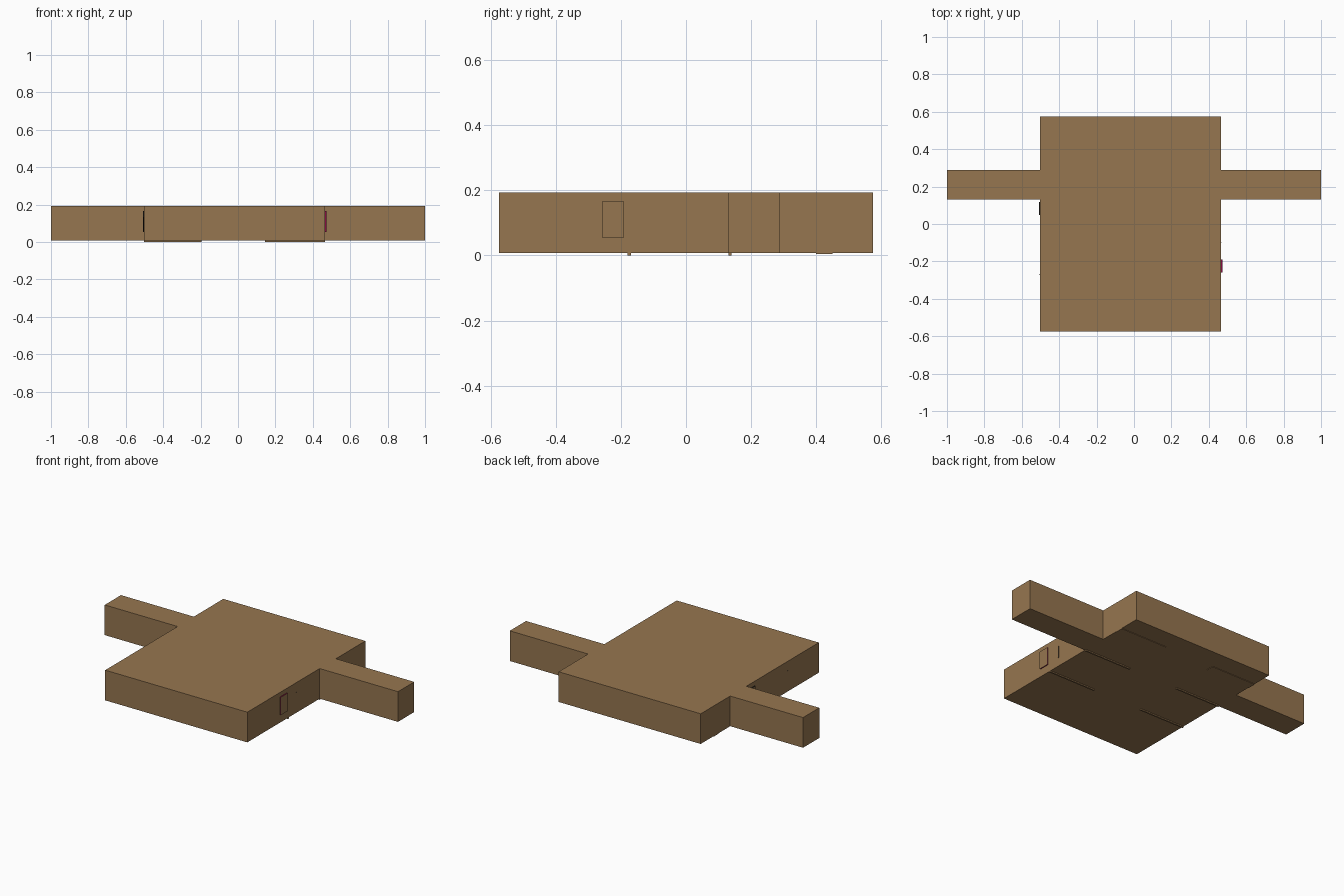
import bpy, bmesh

if "Cube" in bpy.data.objects:
    bpy.data.objects.remove(bpy.data.objects["Cube"])

def material(name, rgb):
    m = bpy.data.materials.new(name)
    m.diffuse_color = (*rgb, 1)
    m.use_nodes = True
    m.node_tree.nodes["Principled BSDF"].inputs["Base Color"].default_value = m.diffuse_color
    return m

WOOD = material("wood brown", (0.305, 0.181, 0.08))
MAGENTA = material("dark magenta", (0.25, 0.003, 0.055))
BLACK = material("near black", (0.012, 0.011, 0.01))

def finish(name, bm, mats):
    bmesh.ops.recalc_face_normals(bm, faces=bm.faces)
    me = bpy.data.meshes.new(name)
    bm.to_mesh(me)
    bm.free()
    for m in mats:
        me.materials.append(m)
    ob = bpy.data.objects.new(name, me)
    bpy.context.collection.objects.link(ob)
    return ob

def add_box(bm, x0, x1, y0, y1, z0, z1):
    vs = bmesh.ops.create_cube(bm, size=1)["verts"]
    for v in vs:
        v.co = ((x0 + x1) / 2 + v.co.x * (x1 - x0),
                (y0 + y1) / 2 + v.co.y * (y1 - y0),
                (z0 + z1) / 2 + v.co.z * (z1 - z0))

LEFT, RIGHT = -0.503, 0.466
BOTTOM, TOP = 0.007, 0.193

# main slab with both side arms, extruded from one outline
outline = [(LEFT, -0.575), (RIGHT, -0.575), (RIGHT, 0.13), (1, 0.13),
           (1, 0.288), (RIGHT, 0.288), (RIGHT, 0.575), (LEFT, 0.575),
           (LEFT, 0.288), (-1, 0.288), (-1, 0.13), (LEFT, 0.13)]
bm = bmesh.new()
base = bm.faces.new([bm.verts.new((x, y, BOTTOM)) for x, y in outline])
ext = bmesh.ops.extrude_face_region(bm, geom=[base], use_keep_orig=True)["geom"]
for v in ext:
    if isinstance(v, bmesh.types.BMVert):
        v.co.z = TOP
finish("body_with_arms", bm, [WOOD])

# narrow rails and outlined pads under the slab
for side, x0, x1 in (("left", LEFT, -0.195), ("right", 0.145, RIGHT)):
    for i, y in enumerate((-0.174, 0.135)):
        bm = bmesh.new()
        add_box(bm, x0, x1, y - 0.005, y + 0.005, 0, BOTTOM + 0.002)
        finish(f"{side}_rail_{i + 1}", bm, [WOOD])
    bm = bmesh.new()
    add_box(bm, x0, x1, 0.40, 0.45, 0.004, BOTTOM + 0.002)
    finish(f"{side}_under_pad", bm, [WOOD])

# shallow side plates: coloured rims, brown outer faces
def side_plate(name, x0, x1, y0, y1, z0, z1, rim):
    bm = bmesh.new()
    add_box(bm, x0, x1, y0, y1, z0, z1)
    bm.normal_update()
    for f in bm.faces:
        f.material_index = 0 if abs(f.normal.x) > 0.5 else 1
    finish(name, bm, [WOOD, rim])

side_plate("right_plate", RIGHT - 0.002, RIGHT + 0.006, -0.258, -0.19, 0.055, 0.165, MAGENTA)
side_plate("left_plate", LEFT - 0.006, LEFT + 0.002, 0.048, 0.118, 0.055, 0.165, BLACK)
side_plate("right_slot", RIGHT - 0.002, RIGHT + 0.002, -0.102, -0.098, 0.06, 0.135, BLACK)
side_plate("left_slot", LEFT - 0.002, LEFT + 0.002, -0.272, -0.268, 0.06, 0.135, BLACK)
